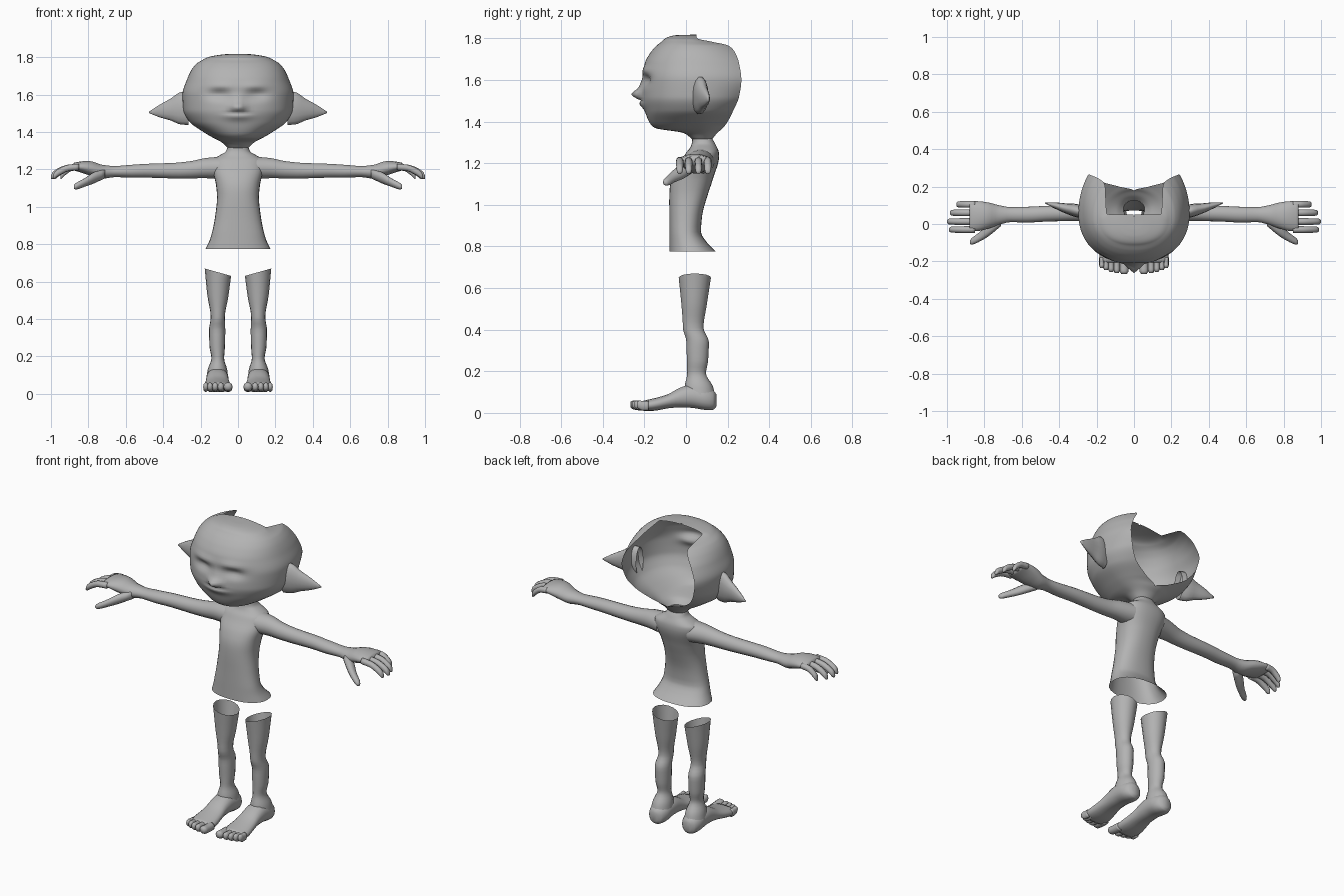
import bpy, bmesh, math

skin = bpy.data.materials.new("grey_skin")
skin.diffuse_color = (0.45, 0.45, 0.45, 1)


def resample(rows, sub):
    """Smooth, overshoot-free interpolation of section rows along their first value."""
    n = len(rows)

    def slope(i, k):
        return (rows[i + 1][k] - rows[i][k]) / (rows[i + 1][0] - rows[i][0])

    def tangent(i, k):
        if i == 0:
            return slope(0, k)
        if i == n - 1:
            return slope(n - 2, k)
        a, b = slope(i - 1, k), slope(i, k)
        return 2 * a * b / (a + b) if a * b > 0 else 0.0

    out = []
    for i in range(n - 1):
        h = rows[i + 1][0] - rows[i][0]
        for s in range(sub):
            t = s / sub
            row = [rows[i][0] + h * t]
            for k in range(1, len(rows[0])):
                p, q = rows[i][k], rows[i + 1][k]
                m, r = tangent(i, k) * h, tangent(i + 1, k) * h
                row.append((2*t**3 - 3*t*t + 1) * p + (t**3 - 2*t*t + t) * m
                           + (3*t*t - 2*t**3) * q + (t**3 - t*t) * r)
            out.append(row)
    return out + [list(rows[-1])]


def build(name, grid, closed=True, caps=(False, False), mirror=False):
    """Skin a grid of points into a smooth surface."""
    bm = bmesh.new()
    vs = [[bm.verts.new(p) for p in ring] for ring in grid]
    n = len(grid[0])
    for a, b in zip(vs, vs[1:]):
        for j in range(n if closed else n - 1):
            k = (j + 1) % n
            bm.faces.new((a[j], a[k], b[k], b[j]))
    if caps[0]:
        bm.faces.new(vs[0])
    if caps[1]:
        bm.faces.new(vs[-1])
    bmesh.ops.remove_doubles(bm, verts=bm.verts, dist=0.0002)
    bmesh.ops.recalc_face_normals(bm, faces=bm.faces)
    me = bpy.data.meshes.new(name)
    bm.to_mesh(me)
    bm.free()
    me.materials.append(skin)
    for p in me.polygons:
        p.use_smooth = True
    ob = bpy.data.objects.new(name, me)
    bpy.context.collection.objects.link(ob)
    if mirror:
        mod = ob.modifiers.new("mirror", 'MIRROR')
        mod.merge_threshold = 0.0005
    return ob


def power(v, e):
    return math.copysign(abs(v) ** e, v)


def loft(name, axis, rows, n=16, e=1.0, sub=3, caps=(False, False), mirror=True, warp=None):
    """Rows are (position on axis, centre a, centre b, radius a, radius b)."""
    grid = []
    for u, ca, cb, ra, rb in resample(rows, sub):
        ring = []
        for j in range(n):
            t = 2 * math.pi * j / n
            a, b = ca + ra * power(math.cos(t), e), cb + rb * power(math.sin(t), e)
            p = {'x': (u, a, b), 'y': (a, u, b), 'z': (a, b, u)}[axis]
            ring.append(warp(*p) if warp else p)
        grid.append(ring)
    return build(name, grid, True, caps, mirror)


def bump(a, b):
    return math.exp(-a * a - b * b)


# Head: half rows from face centre round to the open edge at the back
# (z, front y, half width, y of widest point, edge x, edge y)
head_rows = [
    (1.315, .03, .055, .08, 0, .125), (1.345, -.01, .088, .08, 0, .15),
    (1.37, -.15, .135, .06, 0, .178), (1.40, -.178, .185, .06, .08, .20),
    (1.455, -.198, .26, .06, .18, .228), (1.52, -.212, .293, .06, .225, .255),
    (1.60, -.21, .297, .06, .243, .266), (1.68, -.198, .273, .06, .215, .255),
    (1.73, -.172, .25, .05, .18, .237), (1.765, -.142, .222, .04, .155, .205),
    (1.785, -.117, .19, .02, .15, .12), (1.80, -.10, .16, .02, .145, .055),
    (1.812, -.07, .10, .01, .09, .05), (1.817, -.03, .05, .01, .04, .05),
    (1.818, .04, .004, .045, .002, .05)]


def face_relief(x, y, z):
    """Nose, brow, closed eyes and mouth."""
    d = -.048 * bump(x / .036, (z - 1.532) / .022) - .012 * bump(x / .03, (z - 1.57) / .03)
    d += .024 * bump((x - .1) / .06, (z - 1.60) / .028)
    d -= .010 * bump((x - .09) / .07, (z - 1.645) / .022)
    d -= .018 * bump(x / .07, (z - 1.488) / .025)
    d += .016 * bump(x / .055, (z - 1.5) / .007)
    return y + d


grid = []
for z, yf, w, ym, xe, ye in resample(head_rows, 7):
    ring = []
    for j in range(23):
        t = math.pi / 2 * j / 22
        x, y = w * math.sin(t) ** .9, ym - (ym - yf) * max(0, math.cos(t)) ** .9
        ring.append((x, face_relief(x, y, z) if y < 0 else y, z))
    end = math.acos(max(0, min(xe / w, .999)))
    for j in range(1, 11):
        t = end * j / 10
        ring.append((w * math.cos(t), ym + (ye - ym) * math.sin(t) / math.sin(end), z))
    grid.append(ring)
build("head", grid, closed=False, mirror=True)

# Pointed ears with a flattened front
loft("ear", 'x', [
    (.265, .062, 1.525, .035, .09), (.30, .07, 1.527, .036, .09),
    (.36, .082, 1.52, .028, .06), (.42, .098, 1.512, .017, .034),
    (.476, .112, 1.505, .002, .004)], n=14, caps=(False, True))

# Torso: open at the hips and at the neck
torso = [(.775, -.08, .145, .174), (.82, -.08, .10, .152), (.87, -.08, .072, .137),
         (.95, -.08, .078, .122), (1.05, -.08, .105, .112), (1.12, -.072, .128, .118),
         (1.17, -.052, .145, .13), (1.22, -.018, .158, .14), (1.25, .0, .158, .135),
         (1.275, .02, .15, .098), (1.295, .028, .14, .066), (1.32, .03, .125, .055)]
loft("torso", 'z', [(z, 0, (f + b) / 2, w, (b - f) / 2) for z, f, b, w in torso],
     n=28, e=.85, mirror=False)

# Arm running into the palm
loft("arm", 'x', [
    (.10, .07, 1.208, .068, .06), (.17, .066, 1.207, .056, .055),
    (.25, .06, 1.198, .046, .047), (.35, .058, 1.193, .042, .042),
    (.47, .055, 1.193, .042, .038), (.57, .05, 1.19, .042, .035),
    (.66, .05, 1.188, .04, .03), (.72, .048, 1.187, .052, .037),
    (.78, .045, 1.203, .07, .04), (.84, .042, 1.213, .08, .03),
    (.88, .042, 1.215, .078, .02)], n=18, caps=(False, True))

# Fingers curling down
for name, y, tip in (("little", .105, .95), ("ring", .06, .985),
                     ("middle", .013, 1.0), ("index", -.03, .99)):
    s = (tip - .85) / .15
    loft(name + "_finger", 'x', [
        (.85, y, 1.213, .018, .018), (.85 + .06 * s, y, 1.208, .018, .018),
        (.85 + .11 * s, y, 1.188, .017, .02), (.85 + .14 * s, y, 1.168, .015, .02),
        (tip, y, 1.158, .007, .009)], n=10, caps=(True, True))

loft("thumb", 'x', [
    (.71, .02, 1.178, .03, .025), (.77, -.025, 1.155, .035, .03),
    (.82, -.065, 1.13, .026, .023), (.865, -.092, 1.11, .019, .018),
    (.878, -.098, 1.106, .009, .01)], n=12, caps=(True, True))


# Leg with a slanted open rim
def slant(x, y, z):
    return x, y, z + (x - .107) * .28 * max(0, min(1, (z - .42) / .2))


leg = [(.65, .037, .178, -.035, .12), (.52, .053, .164, -.022, .10),
       (.41, .07, .146, -.015, .084), (.34, .068, .155, .002, .11),
       (.25, .07, .152, .005, .106), (.19, .074, .142, .006, .096),
       (.13, .058, .162, -.006, .128), (.08, .052, .17, -.01, .142)]
loft("leg", 'z', [(z, (a + b) / 2, (f + k) / 2, (b - a) / 2, (k - f) / 2)
                  for z, a, b, f, k in leg], n=16, sub=4, warp=slant)

# Foot
loft("foot", 'y', [
    (.146, .11, .06, .02, .03), (.13, .11, .062, .045, .048), (.08, .11, .072, .06, .057),
    (.02, .11, .08, .06, .056), (-.03, .11, .073, .06, .048), (-.09, .11, .055, .066, .034),
    (-.16, .11, .039, .075, .03), (-.205, .108, .034, .076, .025)],
    n=18, e=.9, caps=(True, True))

# Toes
for i, (x, r, tip) in enumerate(((.053, .024, -.267), (.092, .017, -.262), (.122, .016, -.256),
                                 (.149, .015, -.247), (.172, .014, -.236))):
    loft("toe_%d" % (i + 1), 'y', [
        (-.18, x, .034, r, .023), (-.21, x, .034, r, .024), (tip + .015, x, .038, r, .023),
        (tip, x, .04, r * .6, .014)], n=10, e=.9, caps=(True, True))
